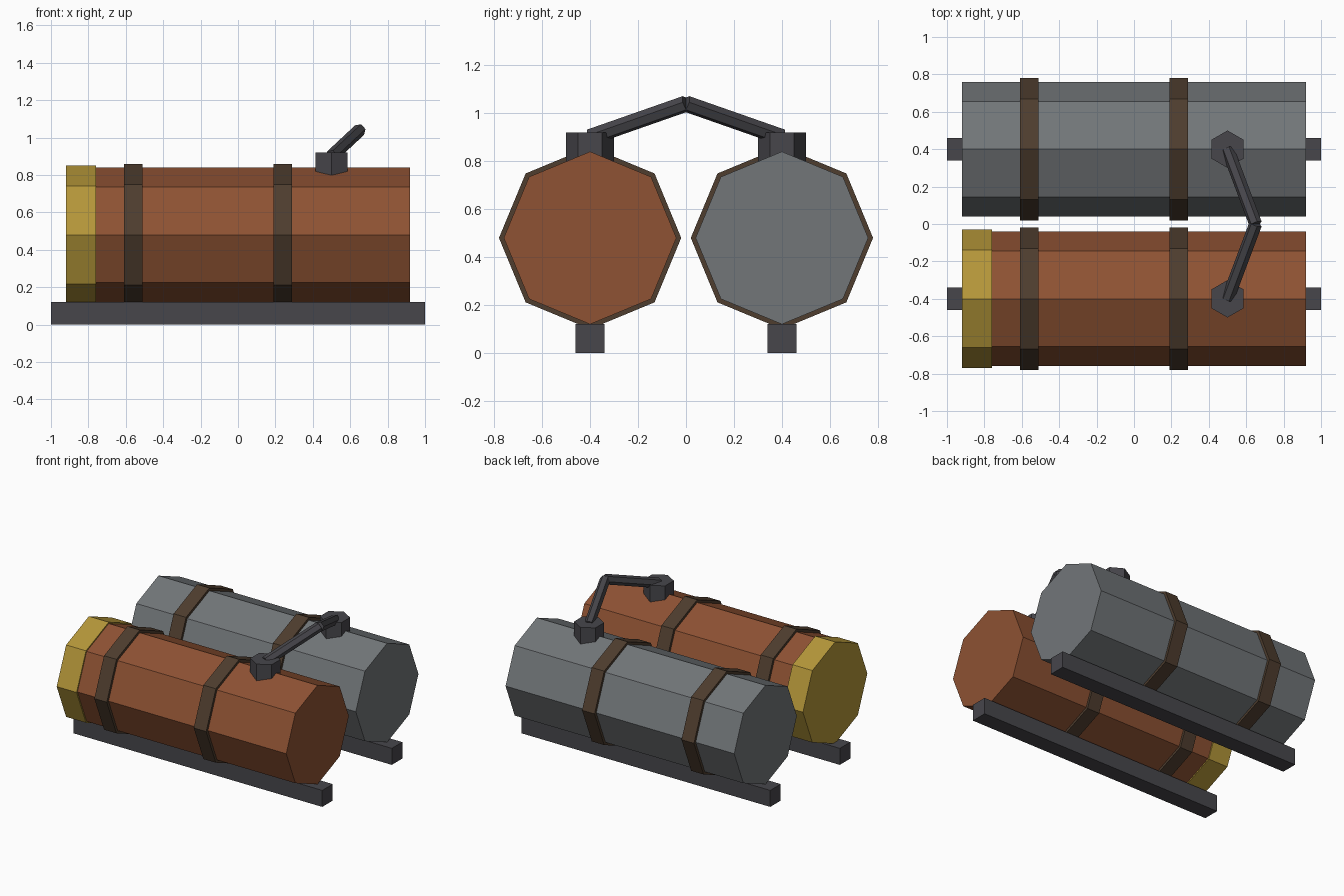
import bpy, bmesh
from mathutils import Vector, Matrix

if "Cube" in bpy.data.objects:
    bpy.data.objects.remove(bpy.data.objects["Cube"])


def material(name, rgb):
    def lin(c):
        c /= 255
        return c / 12.92 if c <= 0.04045 else ((c + 0.055) / 1.055) ** 2.4
    m = bpy.data.materials.new(name)
    m.diffuse_color = (*[lin(c) for c in rgb], 1)
    m.use_nodes = True
    m.node_tree.nodes["Principled BSDF"].inputs["Base Color"].default_value = m.diffuse_color
    return m


RUST = material("rust red", (142, 82, 51))
GREY = material("tank grey", (114, 118, 121))
YELLOW = material("warning yellow", (180, 150, 57))
BROWN = material("strap brown", (78, 61, 46))
DARK = material("dark iron", (71, 70, 75))


def finish(name, bm, mat):
    mesh = bpy.data.meshes.new(name)
    bm.to_mesh(mesh)
    bm.free()
    mesh.materials.append(mat)
    bpy.context.collection.objects.link(bpy.data.objects.new(name, mesh))


def prism(name, start, end, radius, sides, mat):
    """Closed flat-sided cylinder between two points."""
    a, b = Vector(start), Vector(end)
    d = b - a
    rot = Vector((0, 0, 1)).rotation_difference(d).to_matrix().to_4x4()
    bm = bmesh.new()
    bmesh.ops.create_cone(bm, cap_ends=True, segments=sides, radius1=radius,
                          radius2=radius, depth=d.length,
                          matrix=Matrix.Translation((a + b) / 2) @ rot)
    finish(name, bm, mat)


def box(name, centre, size, mat):
    bm = bmesh.new()
    bmesh.ops.create_cube(bm, size=1, matrix=Matrix.Translation(centre)
                          @ Matrix.Diagonal((*size, 1)))
    finish(name, bm, mat)


AXIS_Z = 0.48
for side, y, colour in (("front", -0.4, RUST), ("back", 0.4, GREY)):
    # Octagonal tank on its skid
    x0 = -0.918 if side == "front" else -0.92
    prism(side + "_tank", (x0, y, AXIS_Z), (0.92, y, AXIS_Z), 0.36, 8, colour)
    box(side + "_skid", (0, y, 0.06), (2, 0.12, 0.12), DARK)
    # Straps around the tank
    for i, x in enumerate((-0.56, 0.24)):
        prism(f"{side}_strap_{i + 1}", (x - 0.05, y, AXIS_Z),
              (x + 0.05, y, AXIS_Z), 0.38, 8, BROWN)
    # Valve block and its half of the linking pipe
    prism(side + "_valve", (0.5, y, 0.78), (0.5, y, 0.92), 0.1, 6, DARK)
    prism(side + "_pipe", (0.5, y, 0.9), (0.65, 0, 1.04), 0.035, 6, DARK)

# Yellow end collar on the front tank
prism("end_collar", (-0.92, -0.4, AXIS_Z), (-0.76, -0.4, AXIS_Z), 0.37, 8, YELLOW)
